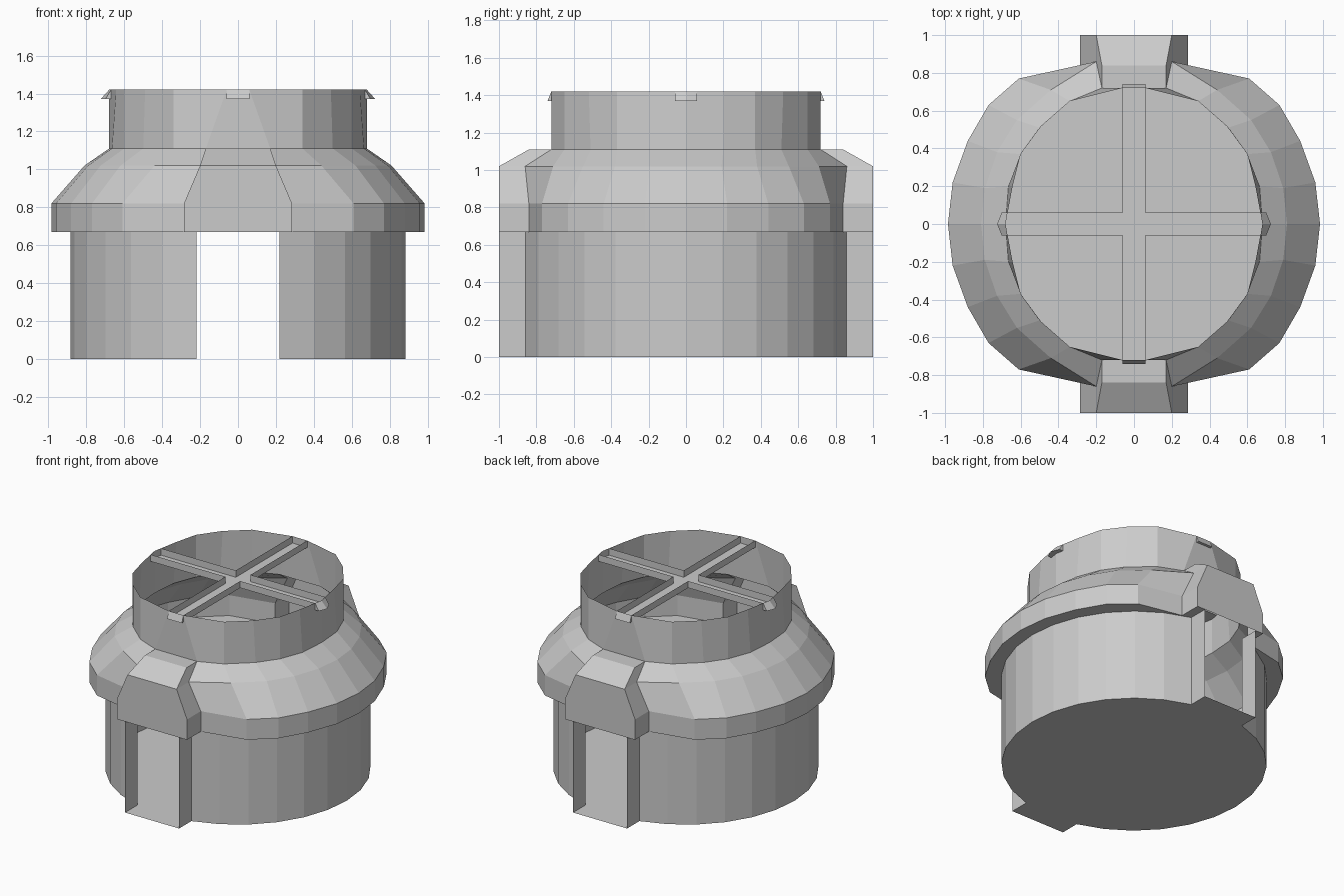
import bpy, bmesh
from math import radians, sin, cos

if "Cube" in bpy.data.objects:
    bpy.data.objects.remove(bpy.data.objects["Cube"])


def quarter(name, faces):
    """Build one +x +y quarter from polygons, then mirror it to all four."""
    bm = bmesh.new()
    for f in faces:
        bm.faces.new([bm.verts.new(p) for p in f])
    bmesh.ops.remove_doubles(bm, verts=bm.verts[:], dist=0.0005)
    bmesh.ops.recalc_face_normals(bm, faces=bm.faces[:])
    me = bpy.data.meshes.new(name)
    bm.to_mesh(me)
    bm.free()
    ob = bpy.data.objects.new(name, me)
    bpy.context.collection.objects.link(ob)
    m = ob.modifiers.new("mirror", 'MIRROR')
    m.use_axis = (True, True, False)
    m.merge_threshold = 0.001
    return ob


def at(pts, z):
    return [(x, y, z) for x, y in pts]


def strip(a, b):
    return [[a[i], a[i + 1], b[i + 1], b[i]] for i in range(len(a) - 1)]


# outlines of one quarter
wall = [(0.885 * cos(radians(12.6 * i)), 0.885 * sin(radians(12.6 * i))) for i in range(7)]
jamb = wall + [(wall[-1][0], 1.0)]
rim = [(.985, 0), (.96, .22), (.88, .44), (.77, .63), (.61, .77), (.285, .84)]
shoulder = [(.81, 0), (.79, .19), (.725, .38), (.62, .55), (.44, .71), (.2, .86)]
neck = [(.68, 0), (.665, .2), (.6, .37), (.5, .51), (.34, .65), (.17, .72)]
mouth = [(.68, 0), (.643, .2), (.6, .37), (.49, .52), (.34, .65), (.06, .72)]

# lower body: floor and slotted wall with jambs
body = strip(at(jamb, 0), at(jamb, .67))
body.append(at([(0, 0)] + jamb + [(0, 1.0)], 0))
quarter("lower_body", body)

# shoulder shell and open neck
shell = strip(at(rim, .67), at(rim, .82))
shell += strip(at(rim, .82), at(shoulder, 1.02))
shell += strip(at(shoulder, 1.02), at(neck, 1.11))
shell += strip(at(neck + [(0, .72)], 1.11), at(mouth + [(0, .72)], 1.42))
shell.append(at(rim + wall[::-1], .67))
quarter("shoulder_and_neck", shell)

# hoods over the front and back slots: inner edge to outer edge
inner = [(.285, .84, .67), (.285, .84, .82), (.2, .86, 1.02), (.17, .72, 1.11)]
outer = [(.285, 1, .67), (.285, 1, .82), (.2, 1, 1.02), (.17, .84, 1.11)]
centre = [(0, y, z) for x, y, z in outer]
hood = strip(inner, outer) + strip(outer, centre)
hood.append([inner[3], outer[3], centre[3], (0, .72, 1.11)])
hood.append(at([(.285, .84), (.285, 1), jamb[-1], wall[-1]], .67))
quarter("slot_hood", hood)

# crossed channel bars with small wedge tabs outside the neck
w, lo, hi = .06, 1.37, 1.42


def arm(side_lo, side_hi, tip_lo, tip_hi, swap):
    f = [[(w, w, lo), (side_lo, w, lo), (side_hi, w, hi), (w, w, hi)],
         [(side_lo, w, lo), (tip_lo, 0, lo), (tip_hi, 0, hi), (side_hi, w, hi)],
         [(w, 0, lo), (tip_lo, 0, lo), (side_lo, w, lo), (w, w, lo)]]
    return [[(y, x, z) for x, y, z in p] for p in f] if swap else f


bars = arm(.70, .67, .725, .68, False) + arm(.74, .72, .74, .72, True)
bars.append(at([(0, 0), (w, 0), (w, w), (0, w)], lo))
quarter("cross_bars", bars)
